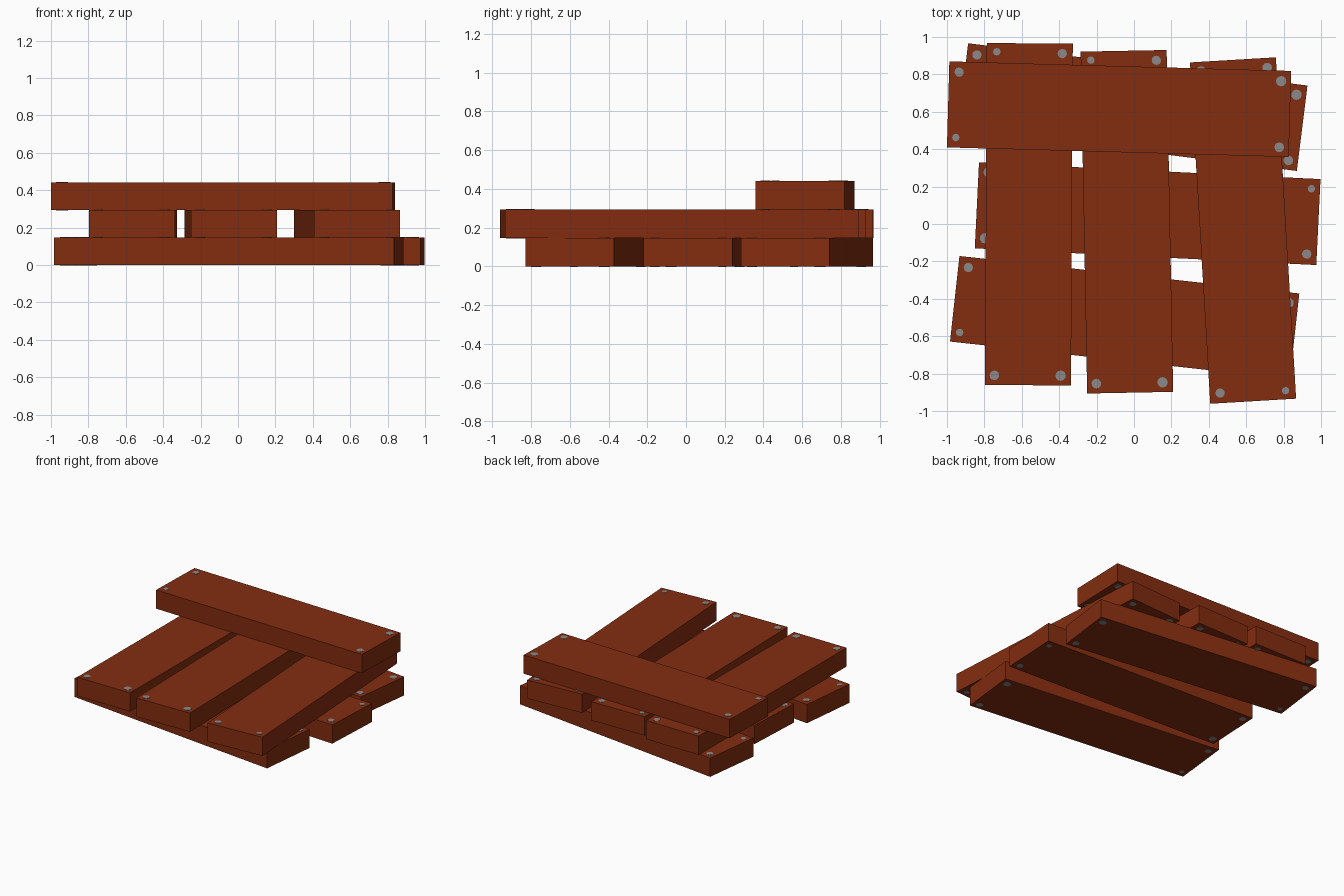
import bpy, bmesh, math
from mathutils import Matrix

if "Cube" in bpy.data.objects:
    bpy.data.objects.remove(bpy.data.objects["Cube"])

L, W, T = 1.828, 0.46, 0.147   # plank length, width, thickness


def material(name, rgb):
    m = bpy.data.materials.new(name)
    m.diffuse_color = (*rgb, 1)
    m.use_nodes = True
    m.node_tree.nodes["Principled BSDF"].inputs["Base Color"].default_value = m.diffuse_color
    return m


WOOD = material("reddish_brown_wood", (0.23, 0.026, 0.005))
STEEL = material("grey_nail", (0.26, 0.25, 0.25))

# nail positions in plank space, with head radius
NAILS = [(-0.868, -0.176, 0.020), (-0.860, 0.174, 0.025),
         (0.862, -0.180, 0.026), (0.862, 0.174, 0.028)]


def add_object(name, bm, mat, x, y, z, deg):
    me = bpy.data.meshes.new(name)
    bm.to_mesh(me)
    bm.free()
    me.materials.append(mat)
    ob = bpy.data.objects.new(name, me)
    ob.location = (x, y, z)
    ob.rotation_euler = (0, 0, math.radians(deg))
    bpy.context.collection.objects.link(ob)


def plank(name, x, y, layer, deg):
    z = T * (layer + 0.5)
    # wooden board
    bm = bmesh.new()
    bmesh.ops.create_cube(bm, size=1, matrix=Matrix.Diagonal((L, W, T, 1)))
    add_object(name, bm, WOOD, x, y, z, deg)
    # nails running through the four corners
    bm = bmesh.new()
    for nx, ny, r in NAILS:
        bmesh.ops.create_cone(bm, cap_ends=True, segments=12, radius1=r, radius2=r,
                              depth=T + 0.004, matrix=Matrix.Translation((nx, ny, 0)))
    add_object(name + "_nails", bm, STEEL, x, y, z, deg)


# bottom layer, running left to right
plank("bottom_plank_front", -0.05, -0.50, 0, -6.3)
plank("bottom_plank_middle", 0.073, 0.055, 0, 177.2)
plank("bottom_plank_back", -0.008, 0.625, 0, -7.1)
# middle layer, running front to back
plank("middle_plank_left", -0.562, 0.052, 1, -90.3)
plank("middle_plank_centre", -0.038, 0.012, 1, -88.9)
plank("middle_plank_right", 0.583, -0.035, 1, 93.4)
# single top plank
plank("top_plank", -0.08, 0.614, 2, -1.6)
